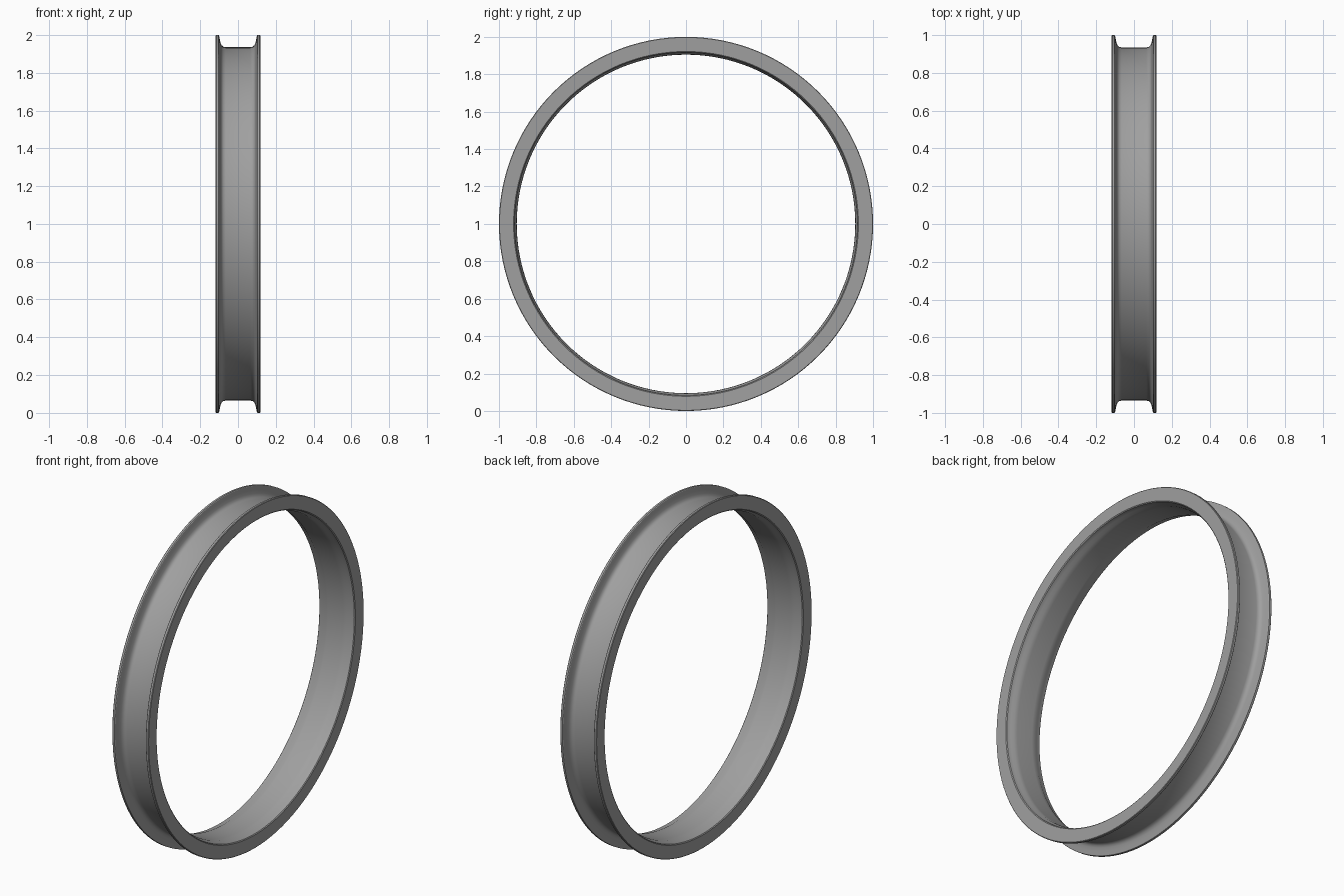
import bpy, bmesh, math
from mathutils import Matrix, Vector

if "Cube" in bpy.data.objects:
    bpy.data.objects.remove(bpy.data.objects["Cube"], do_unlink=True)

SEGMENTS = 128

# Rim metal
metal = bpy.data.materials.new("grey metal")
metal.use_nodes = True
grey = (0.35, 0.35, 0.35, 1)
metal.diffuse_color = grey
metal.node_tree.nodes["Principled BSDF"].inputs["Base Color"].default_value = grey

# Half cross-section as (x, radius): tyre channel, flange, side wall, stepped inner face
half = [(0.065, 0.935), (0.078, 0.938), (0.087, 0.946), (0.092, 0.957),
        (0.096, 0.975), (0.1, 0.997), (0.103, 1.0), (0.115, 1.0), (0.118, 0.997),
        (0.117, 0.922), (0.113, 0.917), (0.09, 0.914), (0.075, 0.906), (0.05, 0.905)]
section = half + [(-x, r) for x, r in reversed(half)]

# Revolve the closed section around the axle
bm = bmesh.new()
verts = [bm.verts.new((x, 0, r)) for x, r in section]
edges = [bm.edges.new((a, b)) for a, b in zip(verts, verts[1:] + verts[:1])]
bmesh.ops.spin(bm, geom=verts + edges, cent=(0, 0, 0), axis=(1, 0, 0),
               angle=math.tau, steps=SEGMENTS, use_merge=False)
bmesh.ops.remove_doubles(bm, verts=bm.verts, dist=0.0001)
bmesh.ops.recalc_face_normals(bm, faces=bm.faces)
bmesh.ops.transform(bm, matrix=Matrix.Translation(Vector((0, 0, 1))), verts=bm.verts)

mesh = bpy.data.meshes.new("wheel_rim")
bm.to_mesh(mesh)
bm.free()
mesh.materials.append(metal)
rim = bpy.data.objects.new("wheel_rim", mesh)
bpy.context.collection.objects.link(rim)

# Smooth round the circumference, crisp at the flange edges
bpy.context.view_layer.objects.active = rim
rim.select_set(True)
bpy.ops.object.shade_smooth_by_angle(angle=math.radians(30))
